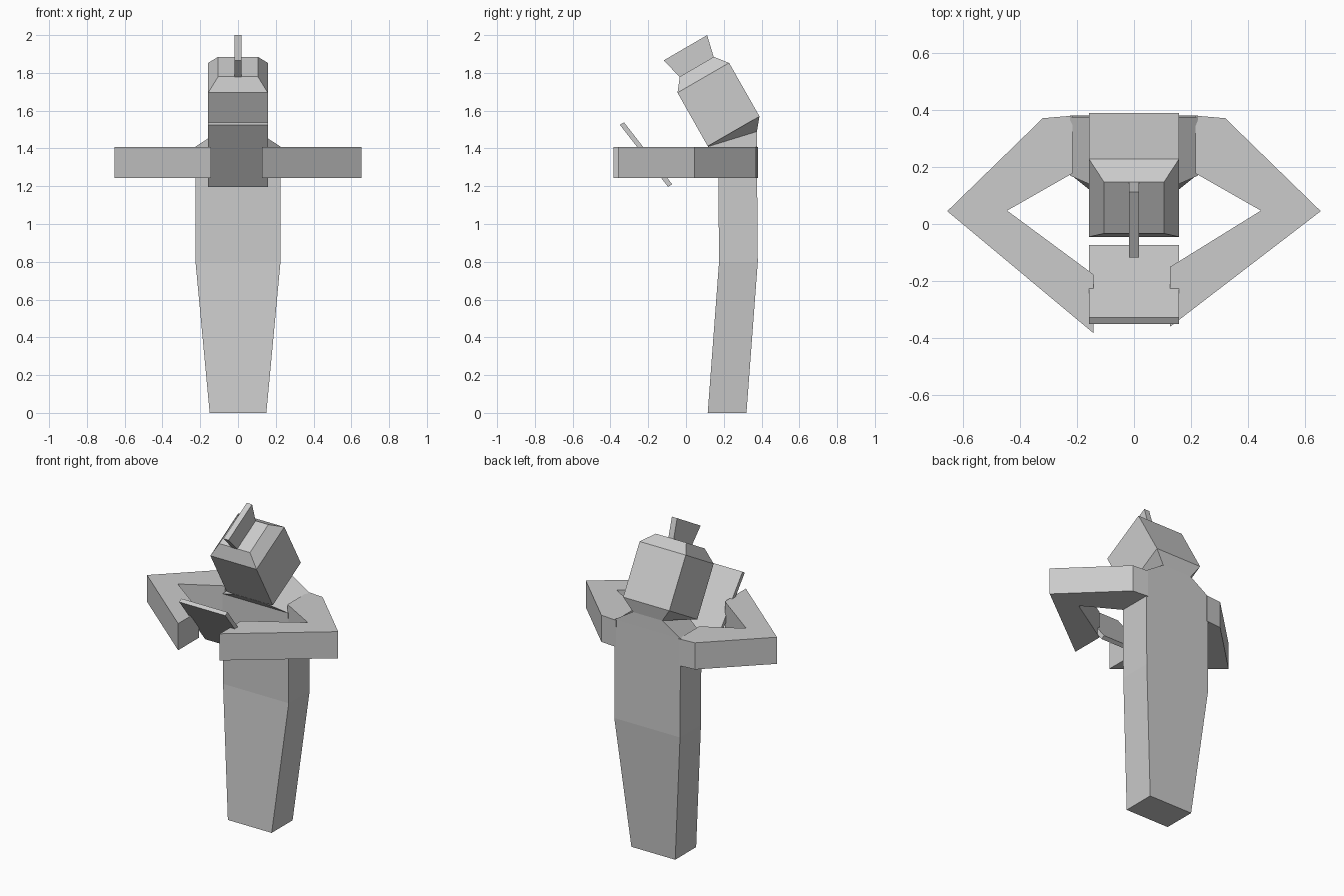
import bpy, bmesh

if "Cube" in bpy.data.objects:
    bpy.data.objects.remove(bpy.data.objects["Cube"])


def loft(name, rings):
    """Skin a stack of equal-length point rings into a closed, flat-shaded solid."""
    bm = bmesh.new()
    vs = [[bm.verts.new(p) for p in ring] for ring in rings]
    n = len(vs[0])
    for a, b in zip(vs, vs[1:]):
        for i in range(n):
            j = (i + 1) % n
            bm.faces.new((a[i], a[j], b[j], b[i]))
    bm.faces.new(vs[0][::-1])
    bm.faces.new(vs[-1])
    bmesh.ops.recalc_face_normals(bm, faces=bm.faces)
    mesh = bpy.data.meshes.new(name)
    bm.to_mesh(mesh)
    bm.free()
    obj = bpy.data.objects.new(name, mesh)
    bpy.context.collection.objects.link(obj)
    return obj


def tilted(half, front, back):
    """Rectangle spanning x = +-half between front and back (y, z) edges."""
    return [(-half, *front), (half, *front), (half, *back), (-half, *back)]


def slab(name, profile, half):
    """Side (y, z) profile extruded symmetrically in x."""
    return loft(name, [[(x, y, z) for y, z in profile] for x in (-half, half)])


# Tapered legless body, rising to the tilted neck joint
neck = tilted(0.10, (0.115, 1.41), (0.375, 1.49))
loft("body", [
    tilted(0.15, (0.115, 0), (0.32, 0)),
    tilted(0.225, (0.175, 0.8), (0.38, 0.8)),
    tilted(0.225, (0.17, 1.36), (0.375, 1.41)),
    neck,
])

# Bowed head with narrowed underside and chamfered crown
loft("head", [
    tilted(0.10, (0.117, 1.408), (0.375, 1.488)),
    tilted(0.158, (0.115, 1.412), (0.389, 1.57)),
    tilted(0.158, (-0.045, 1.695), (0.228, 1.853)),
    tilted(0.105, (-0.033, 1.78), (0.147, 1.885)),
])

# Crest standing on the crown
slab("crest", [(-0.033, 1.778), (0.147, 1.883), (0.112, 2.0), (-0.118, 1.866)], 0.018)

# Bent arms, reaching slightly different distances to the book
for name, side, hand_x, tip_y, inner_y in (
        ("left_arm", 1, 0.127, -0.36, -0.15),
        ("right_arm", -1, 0.142, -0.383, -0.177)):
    outline = [(0.215, 0.38), (0.32, 0.371), (0.655, 0.045), (hand_x, tip_y),
               (hand_x, inner_y), (0.445, 0.047), (0.215, 0.178)]
    loft(name, [[(side * x, y, z) for x, y in outline] for z in (1.243, 1.408)])

# Thin tablet held between the hands
slab("tablet", [(-0.35, 1.525), (-0.328, 1.538), (-0.073, 1.21), (-0.095, 1.197)], 0.158)
